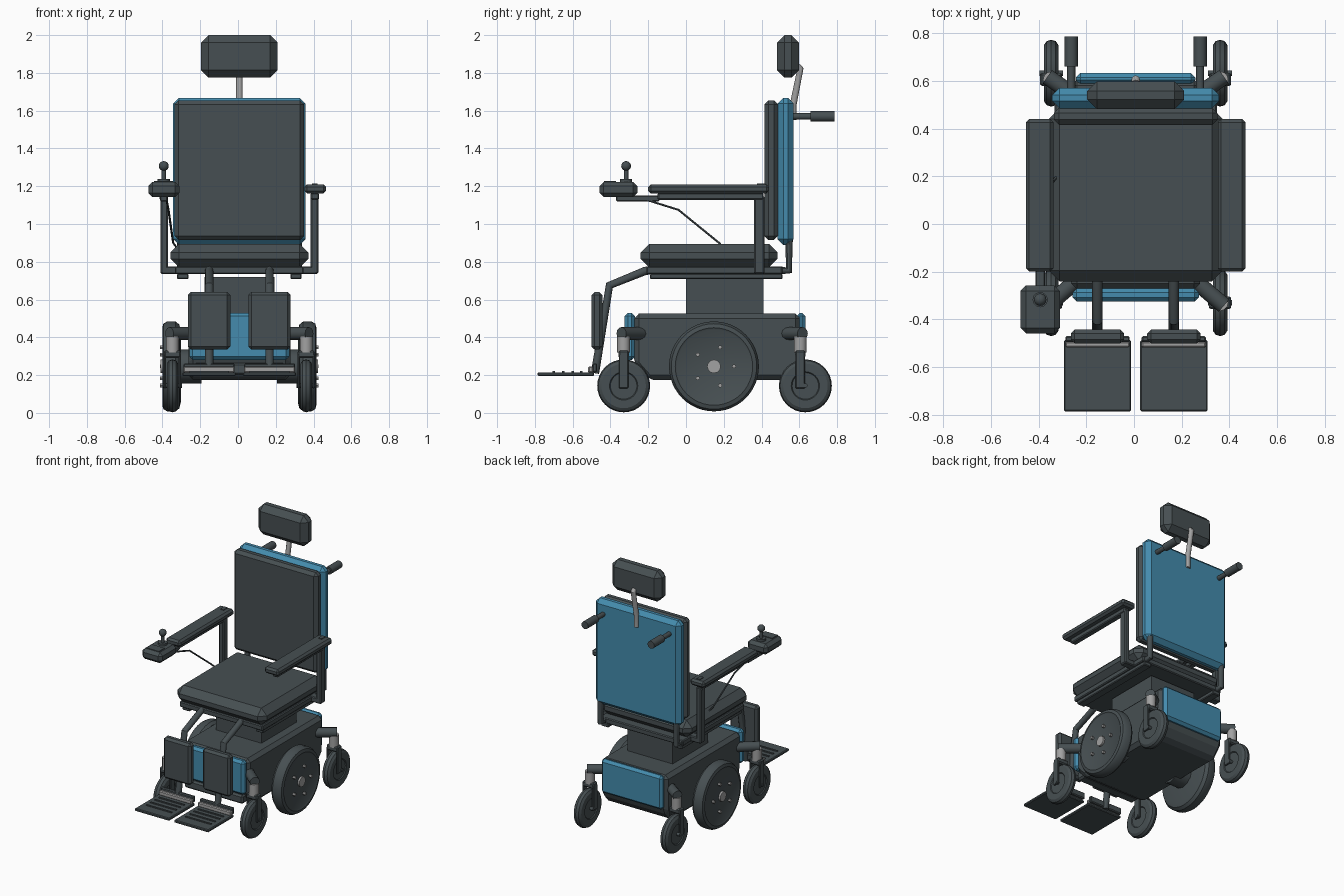
import bpy, bmesh, math
from mathutils import Vector, Matrix

if "Cube" in bpy.data.objects:
    bpy.data.objects.remove(bpy.data.objects["Cube"])


def material(name, rgb):
    m = bpy.data.materials.new(name)
    m.diffuse_color = (*rgb, 1)
    m.use_nodes = True
    m.node_tree.nodes["Principled BSDF"].inputs["Base Color"].default_value = m.diffuse_color
    return m


DARK = material("charcoal", (0.062, 0.078, 0.084))
BLUE = material("blue", (0.058, 0.26, 0.42))
METAL = material("light_metal", (0.36, 0.36, 0.36))
SHIFT = 0.007  # the control box makes the chair slightly off-centre


def finish(name, mesh, mat, smooth=False):
    mesh.materials.clear()
    mesh.materials.append(mat)
    if smooth:
        mesh.shade_smooth()
        mesh.set_sharp_from_angle(angle=math.radians(32))
    ob = bpy.data.objects.new(name, mesh)
    ob.location.x = SHIFT
    bpy.context.collection.objects.link(ob)
    return ob


def from_bm(name, bm, mat, smooth=False):
    bmesh.ops.recalc_face_normals(bm, faces=bm.faces)
    mesh = bpy.data.meshes.new(name)
    bm.to_mesh(mesh)
    bm.free()
    return finish(name, mesh, mat, smooth)


def chamfer(bm, width):
    if width:
        bmesh.ops.bevel(bm, geom=bm.edges[:], offset=width, segments=1,
                        affect='EDGES', clamp_overlap=True)


def box(name, xr, yr, zr, mat=DARK, bevel=0.0):
    """Chamfered box between coordinate ranges."""
    bm = bmesh.new()
    size = [abs(b - a) for a, b in (xr, yr, zr)]
    mid = [(a + b) / 2 for a, b in (xr, yr, zr)]
    bmesh.ops.create_cube(bm, size=1,
                          matrix=Matrix.Translation(mid) @ Matrix.Diagonal((*size, 1)))
    chamfer(bm, bevel)
    return from_bm(name, bm, mat)


def tube(name, pts, r, mat=DARK, sides=4):
    """Round tube along a polyline."""
    cu = bpy.data.curves.new(name, 'CURVE')
    cu.dimensions = '3D'
    cu.bevel_depth, cu.bevel_resolution, cu.use_fill_caps = r, sides, True
    sp = cu.splines.new('POLY')
    sp.points.add(len(pts) - 1)
    for p, co in zip(sp.points, pts):
        p.co = (*co, 1)
    tmp = bpy.data.objects.new(name + "_path", cu)
    bpy.context.collection.objects.link(tmp)
    dg = bpy.context.evaluated_depsgraph_get()
    mesh = bpy.data.meshes.new_from_object(tmp.evaluated_get(dg))
    bpy.data.objects.remove(tmp)
    return finish(name, mesh, mat, True)


def lathe_x(name, profile, y, z, mat=DARK, n=40):
    """Spin (radius, x) points about an axis parallel to x."""
    bm = bmesh.new()
    vs = [bm.verts.new((x, y + r, z)) for r, x in profile]
    es = [bm.edges.new(p) for p in zip(vs, vs[1:])]
    bmesh.ops.spin(bm, geom=vs + es, cent=(0, y, z), axis=(1, 0, 0),
                   angle=math.tau, steps=n)
    bmesh.ops.remove_doubles(bm, verts=bm.verts, dist=1e-4)
    return from_bm(name, bm, mat, True)


# --- power base: side outline extruded across, then chamfered
outline = [(-0.275, 0.26), (-0.20, 0.175), (0.53, 0.175), (0.605, 0.26),
           (0.605, 0.525), (-0.275, 0.525)]
bm = bmesh.new()
face = bm.faces.new([bm.verts.new((-0.27, y, z)) for y, z in outline])
ext = bmesh.ops.extrude_face_region(bm, geom=[face])
bmesh.ops.translate(bm, vec=(0.54, 0, 0),
                    verts=[v for v in ext['geom'] if isinstance(v, bmesh.types.BMVert)])
chamfer(bm, 0.025)
from_bm("power_base", bm, DARK)
box("base_front_panel", (-0.265, 0.265), (-0.325, -0.27), (0.28, 0.53), BLUE, 0.018)
box("base_rear_panel", (-0.25, 0.25), (0.585, 0.632), (0.28, 0.53), BLUE, 0.018)
box("front_bumper", (-0.24, 0.24), (-0.30, -0.22), (0.20, 0.265), DARK, 0.012)
box("seat_pedestal", (-0.185, 0.185), (0.0, 0.41), (0.51, 0.72))

# --- seat and back
box("seat_pan", (-0.34, 0.34), (-0.21, 0.51), (0.735, 0.775), DARK, 0.006)
box("seat_cushion", (-0.365, 0.365), (-0.24, 0.485), (0.77, 0.895), DARK, 0.046)
box("back_cushion", (-0.343, 0.343), (0.415, 0.487), (0.915, 1.655), DARK, 0.022)
box("back_shell", (-0.35, 0.35), (0.485, 0.57), (0.89, 1.668), BLUE, 0.03)
box("headrest", (-0.203, 0.203), (0.482, 0.598), (1.775, 2.0), DARK, 0.04)
tube("headrest_post", [(0, 0.59, 1.835), (0, 0.605, 1.82), (0, 0.567, 1.63),
                       (0, 0.567, 1.55)], 0.018, METAL)

for s, side in ((-1, "left"), (1, "right")):
    # --- seat rails, back canes and push handles
    box("seat_rail_" + side, (s * 0.27, s * 0.33), (-0.19, 0.51), (0.708, 0.737), DARK, 0.005)
    tube("back_cane_" + side, [(s * 0.31, 0.50, 0.755), (s * 0.31, 0.545, 0.755),
                               (s * 0.31, 0.545, 0.93)], 0.021)
    tube("push_bar_" + side, [(s * 0.27, 0.55, 1.57), (s * 0.27, 0.67, 1.57)], 0.017)
    tube("push_grip_" + side, [(s * 0.27, 0.66, 1.57), (s * 0.27, 0.785, 1.57)], 0.028)

    # --- armrests
    box("armrest_pad_" + side, (s * 0.344, s * 0.46), (-0.2, 0.44), (1.162, 1.21), DARK, 0.014)
    box("armrest_bar_" + side, (s * 0.378, s * 0.422), (-0.15, 0.41), (1.128, 1.164), DARK, 0.006)
    box("armrest_post_" + side, (s * 0.378, s * 0.418), (0.36, 0.415), (0.735, 1.15), DARK, 0.008)
    box("armrest_bracket_" + side, (s * 0.30, s * 0.41), (0.36, 0.415), (0.735, 0.775), DARK, 0.006)
    box("armrest_cap_" + side, (s * 0.386, s * 0.414), (0.375, 0.42), (1.205, 1.215))

    # --- drive wheels with motor, hub cap and five bolts
    wheel = [(0, 0.31), (0.19, 0.31), (0.222, 0.318), (0.238, 0.338), (0.238, 0.382),
             (0.226, 0.402), (0.205, 0.408), (0.195, 0.402), (0, 0.402)]
    lathe_x("drive_wheel_" + side, [(r, s * x) for r, x in wheel], 0.148, 0.246, DARK, 48)
    tube("motor_" + side, [(s * 0.2, 0.148, 0.246), (s * 0.315, 0.148, 0.246)], 0.09)
    tube("hub_cap_" + side, [(s * 0.39, 0.148, 0.246), (s * 0.416, 0.148, 0.246)], 0.036, METAL)
    for i in range(5):
        a = math.tau * i / 5
        y, z = 0.148 + 0.106 * math.cos(a), 0.246 + 0.106 * math.sin(a)
        tube("wheel_bolt_" + side, [(s * 0.39, y, z), (s * 0.42, y, z)], 0.011, METAL, 1)

    # --- casters: angled arm, stem, fork and wheel
    cx = s * 0.354
    for end, stem_y, wheel_y, root_y in (("front", -0.33, -0.33, -0.235),
                                         ("rear", 0.605, 0.632, 0.53)):
        tag = end + "_" + side
        d = 0.012 if end == "rear" else -0.012
        tube("caster_arm_" + tag, [(s * 0.245, root_y, 0.42), (cx + s * 0.016, stem_y + d, 0.42)],
             0.034)
        tube("caster_stem_" + tag, [(cx, stem_y, 0.32), (cx, stem_y, 0.405)], 0.034, METAL)
        box("fork_crown_" + tag, (cx - 0.046, cx + 0.046), (stem_y - 0.027, stem_y + 0.027),
            (0.29, 0.33), DARK, 0.008)
        for k in (-1, 1):
            box("fork_leg_" + tag, (cx + k * 0.033, cx + k * 0.046),
                (stem_y - 0.025, stem_y + 0.025), (0.13, 0.31), DARK, 0.004)
        tyre = [(0, 0.024), (0.07, 0.024), (0.075, 0.030), (0.118, 0.030), (0.134, 0.019),
                (0.140, 0.0)]
        tyre += [(r, -x) for r, x in reversed(tyre[:-1])]
        lathe_x("caster_wheel_" + tag, [(r, cx + x) for r, x in tyre], wheel_y, 0.143, DARK, 32)
        tube("caster_axle_" + tag, [(cx - 0.05, wheel_y, 0.145), (cx + 0.05, wheel_y, 0.145)], 0.012)

    # --- leg rests
    fx = s * 0.16
    tube("leg_hanger_" + side, [(fx, -0.15, 0.765), (fx, -0.22, 0.75), (fx, -0.405, 0.675),
                                (fx, -0.482, 0.21)], 0.022)
    box("calf_pad_" + side, (fx - 0.112, fx + 0.112), (-0.50, -0.443), (0.335, 0.64), DARK, 0.016)
    box("footplate_" + side, (fx - 0.141, fx + 0.141), (-0.785, -0.487), (0.195, 0.215), DARK, 0.005)
    box("footplate_hinge_" + side, (fx - 0.135, fx + 0.135), (-0.518, -0.492), (0.212, 0.245),
        METAL, 0.006)
    box("heel_bar_" + side, (fx - 0.135, fx + 0.135), (-0.495, -0.47), (0.215, 0.262), DARK, 0.006)
    for y in (-0.555, -0.60, -0.65, -0.70):
        box("footplate_ridge_" + side, (fx - 0.105, fx + 0.105), (y - 0.006, y + 0.006),
            (0.21, 0.221))

# --- control box with joystick on the left arm
jx = -0.40
box("control_arm", (jx - 0.02, jx + 0.02), (-0.37, -0.14), (1.12, 1.15), DARK, 0.005)
box("control_box", (jx - 0.082, jx + 0.082), (-0.458, -0.258), (1.143, 1.222), DARK, 0.022)
box("control_panel", (jx - 0.052, jx + 0.052), (-0.435, -0.37), (1.218, 1.227))
tube("joystick_collar", [(jx, -0.317, 1.215), (jx, -0.317, 1.237)], 0.032)
tube("joystick_shaft", [(jx, -0.317, 1.22), (jx, -0.317, 1.31)], 0.012)
bm = bmesh.new()
bmesh.ops.create_uvsphere(bm, u_segments=16, v_segments=10, radius=0.026,
                          matrix=Matrix.Translation((jx, -0.317, 1.307)))
from_bm("joystick_knob", bm, DARK, True)
tube("control_cable", [(jx, -0.28, 1.145), (-0.385, -0.2, 1.125), (-0.375, -0.04, 1.075),
                       (-0.35, 0.175, 0.90), (-0.32, 0.21, 0.86)], 0.006, DARK, 1)
